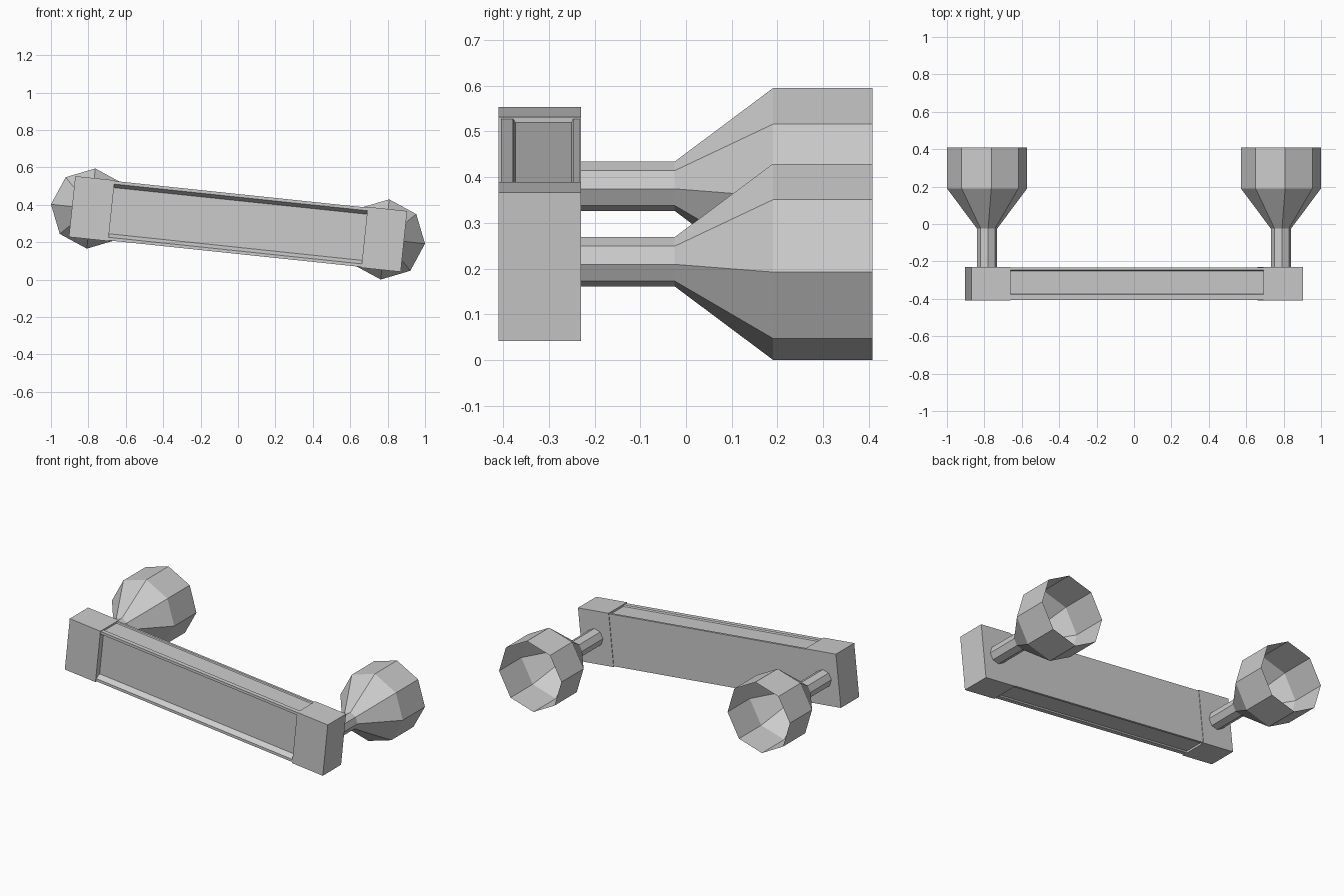
import bpy, bmesh, math
from mathutils import Matrix

if "Cube" in bpy.data.objects:
    bpy.data.objects.remove(bpy.data.objects["Cube"])

gray = bpy.data.materials.new("plain_gray")
gray.use_nodes = True
COLOUR = (0.6, 0.6, 0.6, 1)
gray.diffuse_color = COLOUR
gray.node_tree.nodes["Principled BSDF"].inputs["Base Color"].default_value = COLOUR

# The whole model leans six degrees about its depth axis
TILT = Matrix.Translation((0, 0, 0.2975)) @ Matrix.Rotation(math.radians(6), 4, "Y")
BAR_HALF = 0.68
END_HALF = 0.892
FRONT, BACK = -0.41, -0.23


def finish(name, bm, closed=True):
    if closed:
        bmesh.ops.recalc_face_normals(bm, faces=bm.faces)
    mesh = bpy.data.meshes.new(name)
    bm.to_mesh(mesh)
    bm.free()
    mesh.materials.append(gray)
    obj = bpy.data.objects.new(name, mesh)
    obj.matrix_world = TILT
    bpy.context.collection.objects.link(obj)


def end_block(name, side):
    bm = bmesh.new()
    bmesh.ops.create_cube(bm, size=1)
    size = (END_HALF - BAR_HALF, BACK - FRONT, 0.327)
    centre = (side * (END_HALF + BAR_HALF) / 2, (FRONT + BACK) / 2, 0)
    bmesh.ops.scale(bm, vec=size, verts=bm.verts)
    bmesh.ops.translate(bm, vec=centre, verts=bm.verts)
    finish(name, bm)


def crossbar():
    # Upper half of the section (depth, height), mirrored below
    upper = [(-0.233, 0.1595), (-0.247, 0.1595), (-0.25, 0.152),
             (-0.373, 0.152), (-0.378, 0.1595), (-0.405, 0.1595),
             (-0.405, 0.143), (-0.375, 0.124)]
    section = upper + [(y, -z) for y, z in reversed(upper)]
    bm = bmesh.new()
    face = bm.faces.new([bm.verts.new((-BAR_HALF, y, z)) for y, z in section])
    out = bmesh.ops.extrude_face_region(bm, geom=[face], use_keep_orig=True)
    moved = [g for g in out["geom"] if isinstance(g, bmesh.types.BMVert)]
    bmesh.ops.translate(bm, vec=(2 * BAR_HALF, 0, 0), verts=moved)
    finish("crossbar", bm)


def stem_and_cup(name, side):
    # Open eight-sided shell: slim stem, flare, straight rim
    profile = [(BACK, 0.054), (-0.025, 0.054), (0.19, 0.2155), (0.408, 0.2155)]
    sides = 8
    bm = bmesh.new()
    rings = []
    for y, r in profile:
        angles = [math.tau * i / sides for i in range(sides)]
        rings.append([bm.verts.new((side * 0.79 + r * math.cos(a), y, r * math.sin(a)))
                      for a in angles])
    for near, far in zip(rings, rings[1:]):
        for i in range(sides):
            j = (i + 1) % sides
            bm.faces.new((near[i], far[i], far[j], near[j]))
    finish(name, bm, closed=False)


crossbar()
for label, side in (("left", 1), ("right", -1)):
    end_block(label + "_end_block", side)
    stem_and_cup(label + "_stem_and_cup", side)
